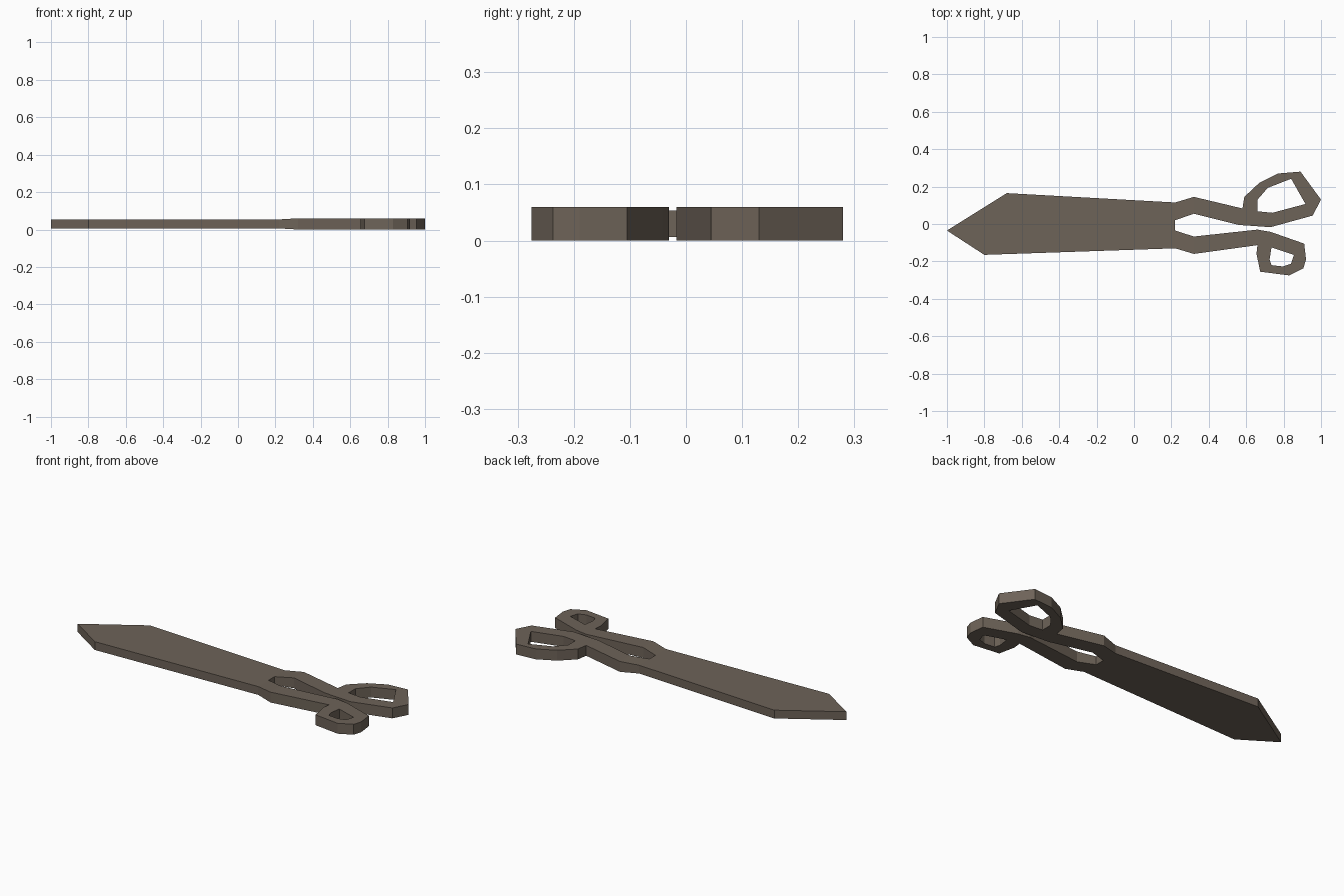
import bpy
import bmesh

cube = bpy.data.objects.get("Cube")
if cube:
    bpy.data.objects.remove(cube, do_unlink=True)

# Single dull brown material
COLOR = (0.155, 0.125, 0.098, 1.0)
metal = bpy.data.materials.new("dull_brown_metal")
metal.use_nodes = True
metal.diffuse_color = COLOR
bsdf = next(n for n in metal.node_tree.nodes if n.type == 'BSDF_PRINCIPLED')
bsdf.inputs["Base Color"].default_value = COLOR

HEIGHT = 0.06      # handle thickness
INSET = 0.006      # blade is thinner by this much on each side
JOINT_X = 0.22     # where blade and handles meet
SHOULDER_X = 0.32  # where handles reach full thickness


def plate(name, *loops):
    """Extrude a flat outline with optional holes; thin it on the blade side."""
    bm = bmesh.new()
    edges = []
    for loop in loops:
        verts = [bm.verts.new((x, y, 0)) for x, y in loop]
        edges += [bm.edges.new((a, b)) for a, b in zip(verts, verts[1:] + verts[:1])]
    bmesh.ops.triangle_fill(bm, edges=edges, use_beauty=True, normal=(0, 0, 1))
    # Cut across the shoulder so the taper stays in the neck
    bmesh.ops.bisect_plane(bm, geom=bm.verts[:] + bm.edges[:] + bm.faces[:],
                           plane_co=(SHOULDER_X, 0, 0), plane_no=(1, 0, 0), dist=0.001)
    top = bmesh.ops.extrude_face_region(bm, geom=bm.faces[:])["geom"]
    for v in top:
        if isinstance(v, bmesh.types.BMVert):
            v.co.z = HEIGHT
    for v in bm.verts:
        thin = INSET * min(1, max(0, (SHOULDER_X - v.co.x) / (SHOULDER_X - JOINT_X)))
        v.co.z += thin if v.co.z < HEIGHT / 2 else -thin
    bmesh.ops.recalc_face_normals(bm, faces=bm.faces[:])
    mesh = bpy.data.meshes.new(name)
    bm.to_mesh(mesh)
    bm.free()
    mesh.materials.append(metal)
    obj = bpy.data.objects.new(name, mesh)
    bpy.context.collection.objects.link(obj)
    return obj


# Closed blades
plate("blades", [(-1, -0.035), (-0.8, -0.165), (JOINT_X, -0.13),
                 (JOINT_X, 0.115), (-0.68, 0.165)])

# Large finger handle at the back
plate("large_handle",
      [(JOINT_X, 0.115), (0.32, 0.145), (0.58, 0.083), (0.59, 0.145), (0.67, 0.22),
       (0.77, 0.27), (0.89, 0.28), (1, 0.13), (0.955, 0.045), (0.73, -0.017),
       (0.56, -0.005), (0.32, 0.055), (JOINT_X, 0.02)],
      [(0.66, 0.068), (0.66, 0.13), (0.715, 0.193), (0.84, 0.242),
       (0.917, 0.107), (0.74, 0.06)])

# Small thumb handle at the front
plate("small_handle",
      [(JOINT_X, -0.13), (0.32, -0.16), (0.66, -0.113), (0.655, -0.16), (0.675, -0.255),
       (0.83, -0.275), (0.905, -0.237), (0.92, -0.19), (0.91, -0.105), (0.73, -0.042),
       (0.66, -0.03), (0.32, -0.067), (JOINT_X, -0.035)],
      [(0.735, -0.125), (0.725, -0.19), (0.735, -0.22), (0.795, -0.227),
       (0.84, -0.212), (0.855, -0.165)])
